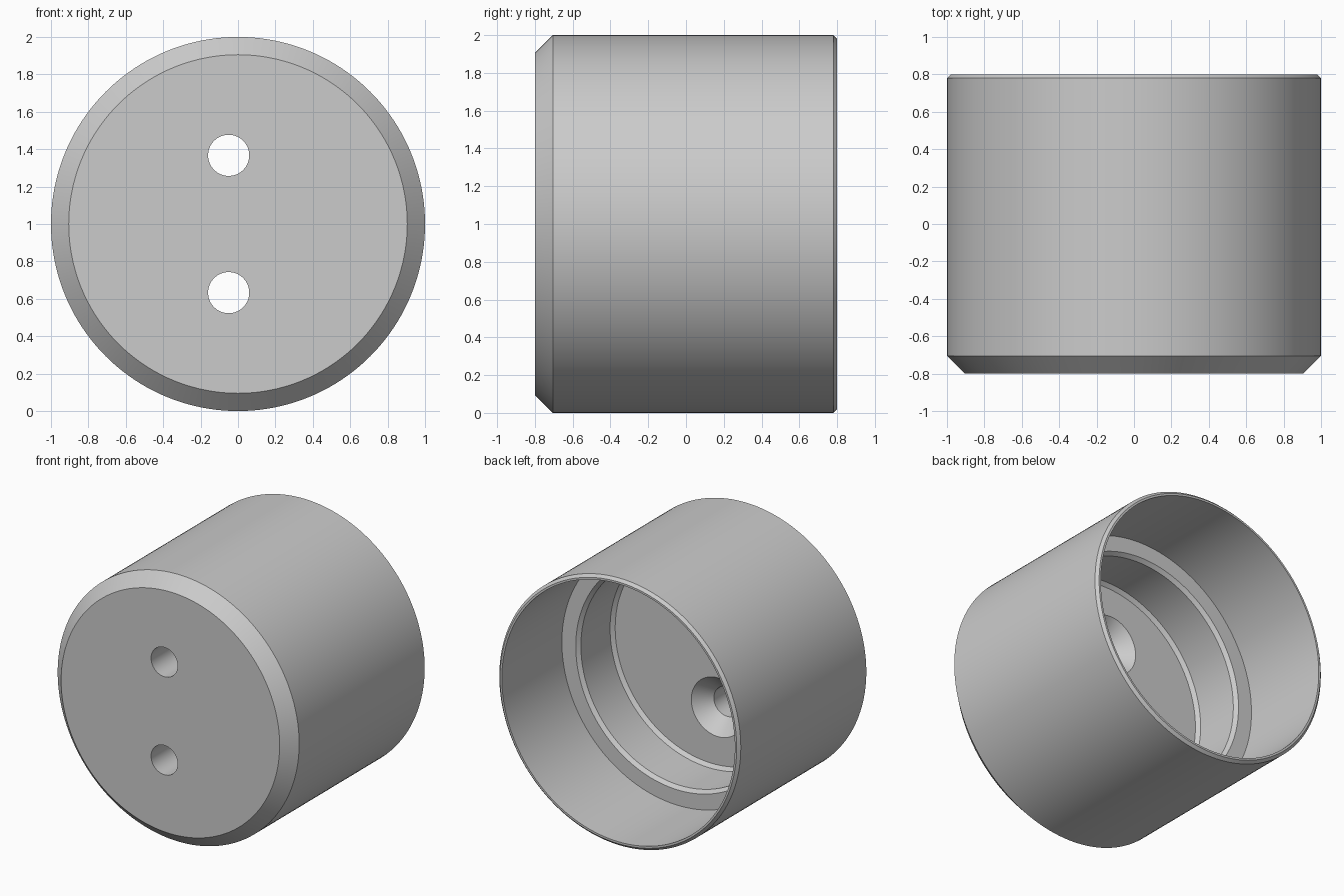
import bpy
import bmesh
from math import cos, sin, tau, radians

cube = bpy.data.objects.get("Cube")
if cube:
    bpy.data.objects.remove(cube, do_unlink=True)

# One plain grey for the whole part
GREY = (0.6, 0.6, 0.6, 1.0)
grey = bpy.data.materials.new("plain_grey")
grey.use_nodes = True
grey.diffuse_color = GREY
grey.node_tree.nodes["Principled BSDF"].inputs["Base Color"].default_value = GREY


def lathe(name, profile, x, z, segments):
    """Turn (radius, y) points about a y-parallel axis, capping both ends."""
    bm = bmesh.new()
    rings = []
    for r, y in profile:
        angles = [tau * i / segments for i in range(segments)]
        rings.append([bm.verts.new((x + r * cos(a), y, z + r * sin(a))) for a in angles])
    for a, b in zip(rings, rings[1:]):
        for i in range(segments):
            j = (i + 1) % segments
            bm.faces.new((a[i], a[j], b[j], b[i]))
    bm.faces.new(rings[0])
    bm.faces.new(rings[-1])
    bmesh.ops.recalc_face_normals(bm, faces=bm.faces)
    mesh = bpy.data.meshes.new(name)
    bm.to_mesh(mesh)
    bm.free()
    mesh.materials.append(grey)
    obj = bpy.data.objects.new(name, mesh)
    bpy.context.collection.objects.link(obj)
    return obj


# Cup body: chamfered front, thin back rim, stepped bore with chamfers
FRONT, BACK, FLOOR, LEDGE = -0.8, 0.8, -0.305, 0.09
BEVEL = 0.025
body_profile = [
    (0.905, FRONT), (1.0, FRONT + 0.095),
    (1.0, BACK - 0.02), (0.98, BACK),
    (0.965, BACK), (0.965, LEDGE),
    (0.85, LEDGE), (0.85 - BEVEL, LEDGE - BEVEL),
    (0.85 - BEVEL, FLOOR + BEVEL), (0.8, FLOOR),
]
body = lathe("cup_body", body_profile, 0, 1, 160)

# Two countersunk screw holes through the thick front wall
HOLE, SINK = 0.11, 0.22
hole_profile = [
    (HOLE, FRONT - 0.1), (HOLE, FLOOR - (SINK - HOLE)),
    (SINK, FLOOR), (SINK + 0.05, FLOOR + 0.05),
]
bpy.ops.object.select_all(action="DESELECT")
bpy.context.view_layer.objects.active = body
body.select_set(True)
for side in (-1, 1):
    cutter = lathe("screw_hole_cutter", hole_profile, -0.05, 1 + side * 0.367, 64)
    cutter.hide_render = True
    cut = body.modifiers.new("screw_hole", "BOOLEAN")
    cut.operation = "DIFFERENCE"
    cut.solver = "EXACT"
    cut.object = cutter
    bpy.ops.object.modifier_apply(modifier=cut.name)
    bpy.data.objects.remove(cutter, do_unlink=True)

# Smooth round walls, crisp chamfer edges
bpy.ops.object.shade_smooth_by_angle(angle=radians(30))
